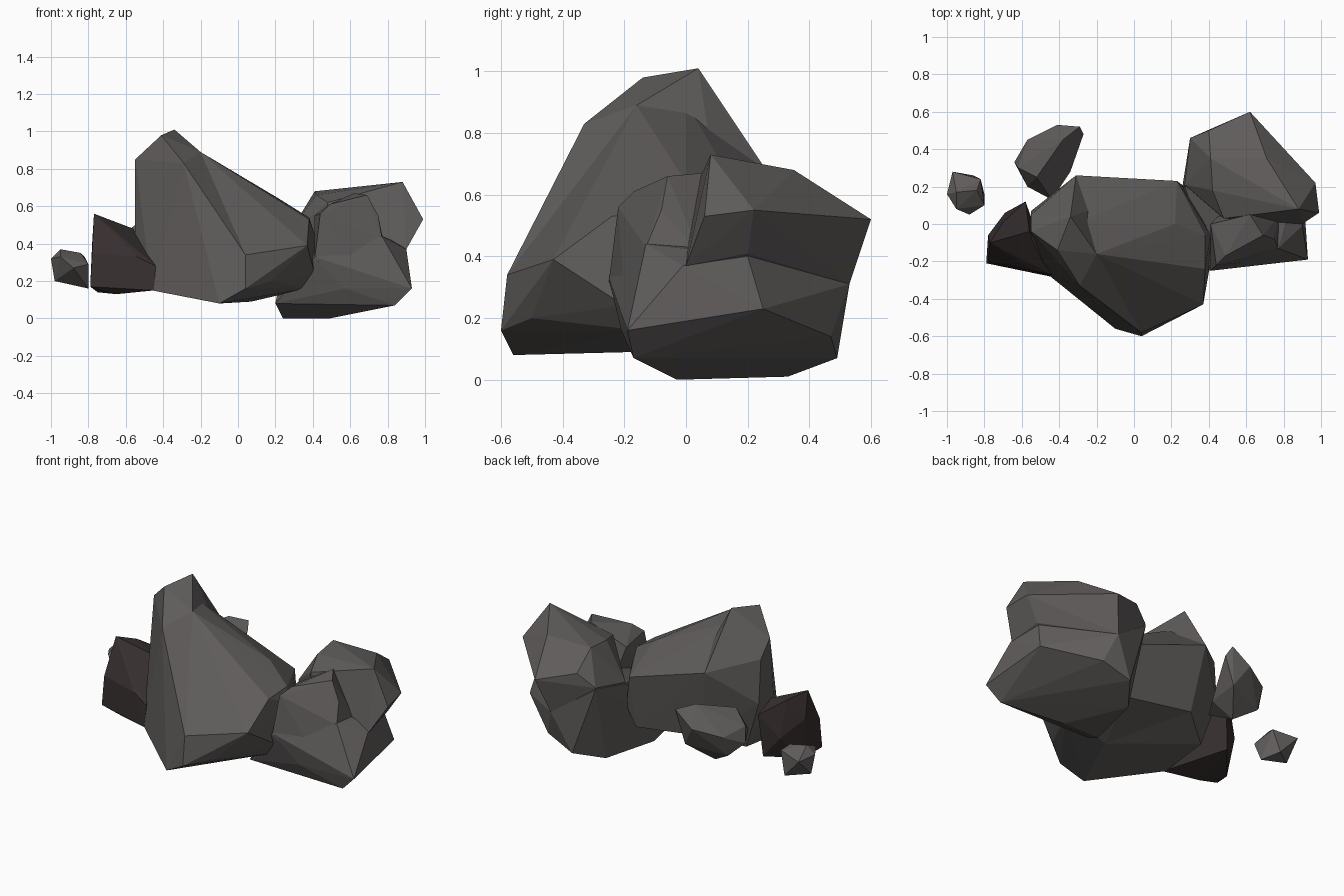
import bpy
import bmesh
from mathutils import Vector

default_cube = bpy.data.objects.get("Cube")
if default_cube:
    bpy.data.objects.remove(default_cube, do_unlink=True)


def make_material(name, colour):
    """Create one flat, rough material."""
    material = bpy.data.materials.new(name)
    material.use_nodes = True
    material.diffuse_color = colour
    shader = material.node_tree.nodes["Principled BSDF"]
    shader.inputs["Base Color"].default_value = colour
    shader.inputs["Roughness"].default_value = 1
    return material


def make_rock(name, material, corners):
    """Wrap a faceted rock around its corner points (given in hundredths)."""
    mesh = bpy.data.meshes.new(name)
    bm = bmesh.new()
    for corner in corners:
        bm.verts.new(Vector(corner) / 100)
    hull = bmesh.ops.convex_hull(bm, input=bm.verts[:])
    unused = {item for key in ("geom_interior", "geom_unused")
              for item in hull[key] if isinstance(item, bmesh.types.BMVert)}
    bmesh.ops.delete(bm, geom=list(unused), context="VERTS")
    bmesh.ops.recalc_face_normals(bm, faces=bm.faces[:])
    bm.to_mesh(mesh)
    bm.free()
    mesh.materials.append(material)
    rock = bpy.data.objects.new(name, mesh)
    bpy.context.collection.objects.link(rock)
    return rock


def fuse(rock, lump):
    """Merge an overlapping lump into a rock and remove the inner walls."""
    union = rock.modifiers.new("fuse " + lump.name, "BOOLEAN")
    union.operation = "UNION"
    union.solver = "EXACT"
    union.object = lump
    lump.hide_render = True
    lump.hide_viewport = True
    bpy.context.view_layer.update()
    evaluated = rock.evaluated_get(bpy.context.evaluated_depsgraph_get())
    fused_mesh = bpy.data.meshes.new_from_object(evaluated)
    rock.modifiers.clear()
    rock.data = fused_mesh
    bpy.data.objects.remove(lump, do_unlink=True)


grey_stone = make_material("grey stone", (0.115, 0.108, 0.104, 1))
brown_stone = make_material("dark brown stone", (0.038, 0.028, 0.028, 1))

# Tall central boulder: peak and left flank fused with the sloping right flank
central_boulder = make_rock("central_boulder", grey_stone, [
    (-34, 4, 101), (-41, -14, 98), (-20, -16, 89), (-55, -4, 85), (-29, -33, 83),
    (-31, 26, 68), (-55, 5, 75), (-55, 7, 48), (-55, -8, 42), (4, -58, 34),
    (4, -60, 16), (-10, -56, 8), (7, -17, 9), (-46, -27, 15), (-45, 5, 18),
    (-25, 20, 25), (0, 15, 30),
])
right_flank = make_rock("right_flank", grey_stone, [
    (-20, -16, 89), (-32, 0, 90), (-31, 26, 68), (22, 0, 64), (23, 23, 50),
    (27, 20, 30), (38, -6, 54), (38, -24, 53), (41, -6, 45), (41, -20, 24),
    (37, -43, 39), (37, -15, 16), (18, -50, 20), (4, -58, 34), (4, -60, 16),
    (-10, -56, 8), (7, -17, 9), (21, 19, 18), (-25, 20, 25),
])
fuse(central_boulder, right_flank)

# Wide side boulder: overhanging top, broad foot and front lump fused together
side_boulder = make_rock("side_boulder", grey_stone, [
    (41, 35, 68), (71, 35, 68), (88, 8, 73), (99, 6, 53), (97, 22, 55),
    (62, 60, 52), (70, 43, 60), (40, 50, 58), (30, 46, 50), (27, 21, 45),
    (90, 0, 37), (88, 20, 41), (56, 53, 31), (48, 3, 62), (42, 18, 66),
    (35, 40, 15), (45, 5, 15),
])
side_foot = make_rock("side_foot", grey_stone, [
    (93, -19, 16), (84, -17, 7), (90, -1, 37), (77, -13, 44), (90, 25, 23),
    (62, 47, 14), (44, 49, 7), (56, 53, 31), (32, 33, 1), (49, -3, 0),
    (24, -3, 0), (20, -17, 8), (57, -21, 16), (41, -25, 33), (30, 46, 49),
    (27, 21, 44), (87, 20, 40),
])
side_lump = make_rock("side_lump", grey_stone, [
    (77, -13, 43), (75, -8, 55), (69, -6, 66), (62, 5, 67), (49, -17, 61),
    (44, -22, 56), (41, -25, 32), (57, -21, 18), (64, -20, 28), (41, 0, 55),
    (50, 10, 20), (78, 5, 40),
])
fuse(side_boulder, side_foot)
fuse(side_boulder, side_lump)

# Dark rock leaning on the central boulder
make_rock("dark_rock", brown_stone, [
    (-77, -10, 56), (-78, -6, 40), (-79, -21, 17), (-78, -20, 35), (-58, 12, 44),
    (-69, 6, 30), (-60, 10, 18), (-75, -8, 14), (-65, -20, 13), (-45, -28, 15),
    (-44, -27, 28), (-54, -25, 33), (-56, -4, 48), (-70, 1, 52),
])

# Small rock behind
make_rock("back_rock", grey_stone, [
    (-64, 33, 36), (-57, 45, 42), (-41, 53, 46), (-29, 52, 55), (-27, 48, 50),
    (-34, 28, 32), (-44, 13, 33), (-57, 20, 38), (-52, 25, 52), (-62, 30, 45),
    (-38, 45, 58), (-33, 48, 33), (-44, 34, 21), (-57, 40, 29),
])

# Pebble at the far end
make_rock("pebble", grey_stone, [
    (-97, 28, 31), (-82, 24, 33), (-80, 10, 29), (-88, 5, 27), (-95, 8, 33),
    (-100, 16, 32), (-95, 17, 37), (-84, 18, 35), (-80, 16, 16), (-98, 17, 20),
    (-86, 26, 19),
])
